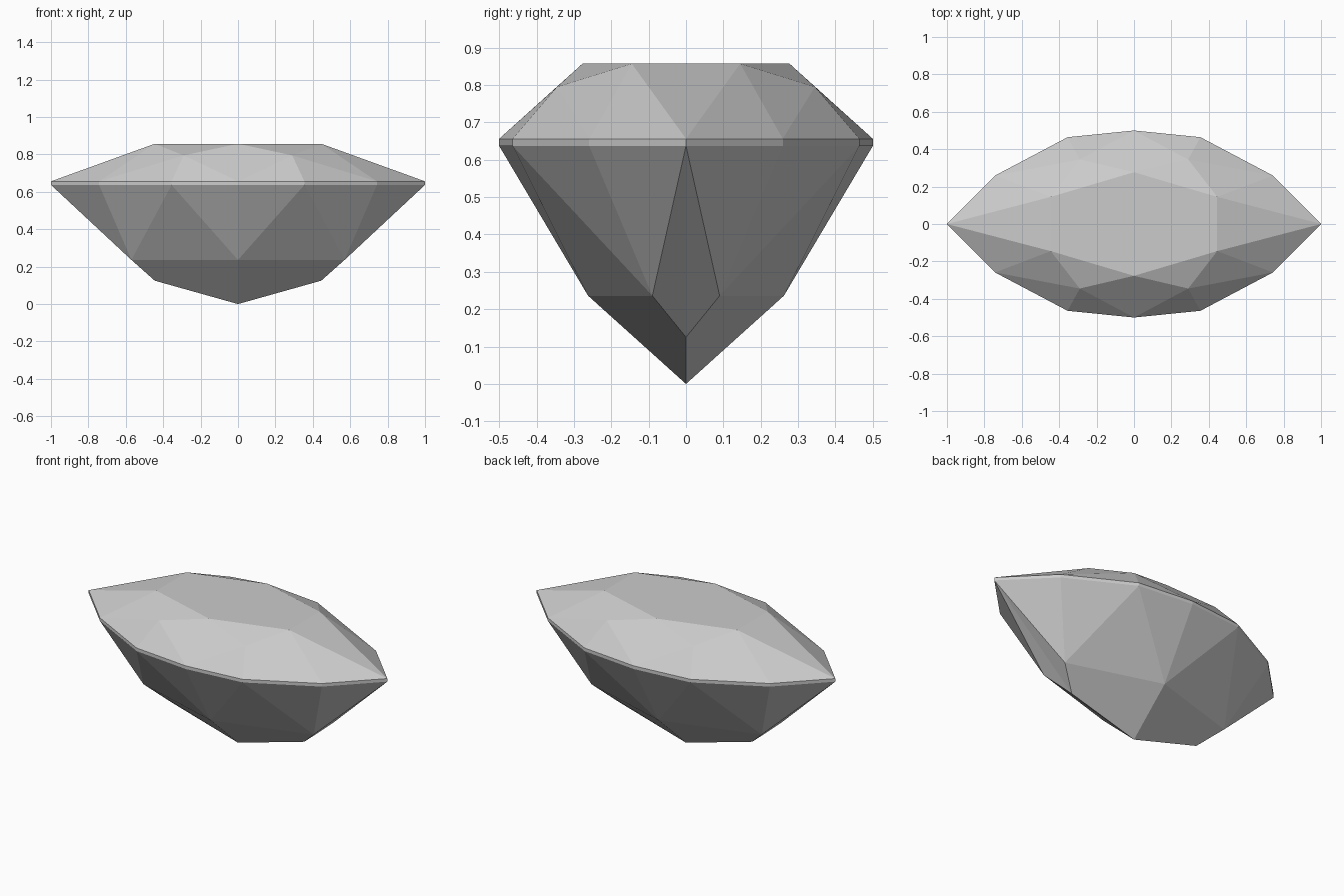
import bpy
import bmesh
from mathutils import Vector

cube = bpy.data.objects.get("Cube")
if cube:
    bpy.data.objects.remove(cube, do_unlink=True)

# Stone colour
stone = bpy.data.materials.new("pale_grey_stone")
stone.use_nodes = True
grey = (0.6, 0.6, 0.6, 1)
stone.diffuse_color = grey
stone.node_tree.nodes["Principled BSDF"].inputs["Base Color"].default_value = grey

TABLE_Z, GIRDLE_TOP, GIRDLE_LOW, BELT_Z = 0.857, 0.656, 0.637, 0.236

# Girdle outline of one quarter, from the front middle to the pointed end
outline = [(0, -0.5), (0.355, -0.464), (0.743, -0.259), (1, 0)]
front, shoulder, flank, tip = [Vector((x, y, GIRDLE_TOP)) for x, y in outline]
low_front, low_shoulder, low_flank, low_tip = [Vector((x, y, GIRDLE_LOW)) for x, y in outline]

# Crown points
table_mid = Vector((0, 0, TABLE_Z))
table_end = Vector((0.445, 0, TABLE_Z))
table_corner = Vector((0.445, -0.145, TABLE_Z))
table_front = Vector((0, -0.277, TABLE_Z))
star = Vector((0.29, -0.345, 0.795))

# Pavilion points
belt_front = Vector((0, -0.262, BELT_Z))
belt_end = Vector((0.57, -0.09, BELT_Z))
keel_end = Vector((0.445, 0, 0.125))
culet = Vector((0, 0, 0))


def faceted_part(name, facets):
    """Build one quarter from its facets and mirror it to all four."""
    bm = bmesh.new()
    corners = {}
    for facet in facets:
        for p in facet:
            if p[:] not in corners:
                corners[p[:]] = bm.verts.new(p)
        face = bm.faces.new([corners[p[:]] for p in facet])
        face.normal_update()
        # Face outward from the heart of the stone
        if face.normal.dot(face.calc_center_median() - Vector((0, 0, 0.45))) < 0:
            face.normal_flip()
    mesh = bpy.data.meshes.new(name)
    bm.to_mesh(mesh)
    bm.free()
    mesh.materials.append(stone)
    obj = bpy.data.objects.new(name, mesh)
    bpy.context.collection.objects.link(obj)
    mirror = obj.modifiers.new("four_quarters", "MIRROR")
    mirror.use_axis = (True, True, False)
    mirror.use_clip = True
    return obj


# Crown: table, star, main and break facets
faceted_part("crown", [
    (table_mid, table_front, table_corner, table_end),
    (table_front, star, table_corner),
    (table_front, front, star),
    (star, front, shoulder),
    (star, shoulder, flank),
    (table_corner, star, flank),
    (table_corner, flank, tip),
    (table_end, table_corner, tip),
])

# Girdle: thin upright band
upper = [front, shoulder, flank, tip]
lower = [low_front, low_shoulder, low_flank, low_tip]
faceted_part("girdle", [
    (upper[i], lower[i], lower[i + 1], upper[i + 1]) for i in range(len(upper) - 1)
])

# Pavilion: upper triangles, end kite and lower keel facets
faceted_part("pavilion", [
    (belt_front, low_front, low_shoulder),
    (belt_front, low_shoulder, belt_end),
    (belt_end, low_shoulder, low_flank),
    (belt_end, low_flank, low_tip),
    (keel_end, belt_end, low_tip),
    (culet, belt_front, belt_end, keel_end),
])
